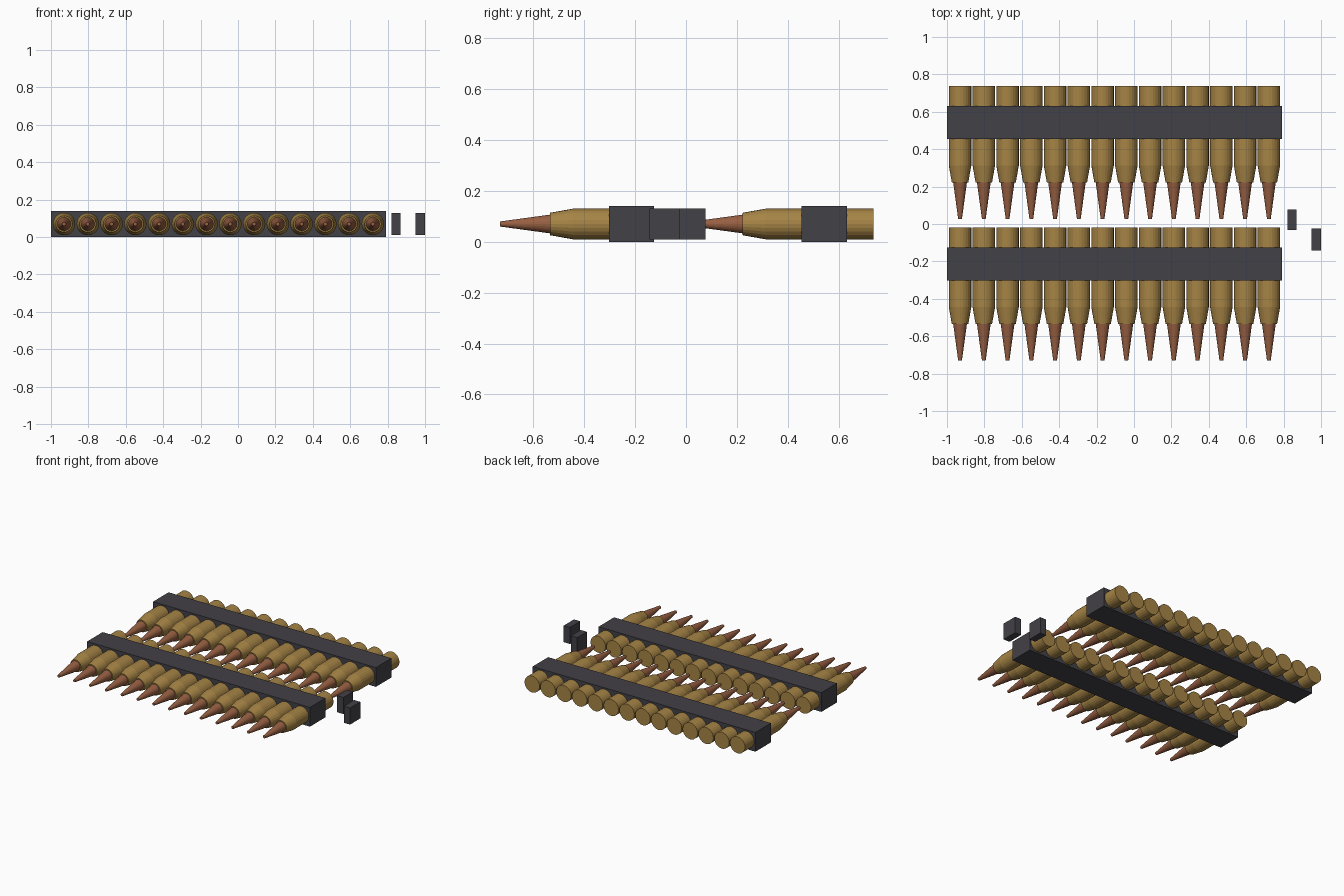
import bpy, bmesh
from math import cos, sin, pi

cube = bpy.data.objects.get("Cube")
if cube:
    bpy.data.objects.remove(cube, do_unlink=True)


def material(name, rgb):
    m = bpy.data.materials.new(name)
    m.use_nodes = True
    m.diffuse_color = (*rgb, 1)
    m.node_tree.nodes["Principled BSDF"].inputs["Base Color"].default_value = (*rgb, 1)
    return m


BRASS = material("brass", (0.38, 0.23, 0.06))
COPPER = material("copper", (0.31, 0.115, 0.055))
STEEL = material("dark steel", (0.055, 0.052, 0.063))
SIDES = 24
AXIS_Z = 0.07


def finish(bm, name, mat):
    bmesh.ops.recalc_face_normals(bm, faces=bm.faces)
    mesh = bpy.data.meshes.new(name)
    bm.to_mesh(mesh)
    bm.free()
    mesh.materials.append(mat)
    return mesh


def place(name, mesh, location=(0, 0, 0)):
    ob = bpy.data.objects.new(name, mesh)
    ob.location = location
    bpy.context.collection.objects.link(ob)
    return ob


def turned(name, profile, mat):
    """Closed solid turned around the y axis from (y, radius) pairs."""
    bm = bmesh.new()
    rings = [[bm.verts.new((r * cos(2 * pi * i / SIDES), y, r * sin(2 * pi * i / SIDES)))
              for i in range(SIDES)] for y, r in profile]
    for a, b in zip(rings, rings[1:]):
        for i in range(SIDES):
            j = (i + 1) % SIDES
            bm.faces.new((a[i], a[j], b[j], b[i]))
    bm.faces.new(rings[0])
    bm.faces.new(rings[-1])
    return finish(bm, name, mat)


def box(name, low, high, mat):
    bm = bmesh.new()
    bmesh.ops.create_cube(bm, size=1)
    for v in bm.verts:
        v.co = [lo + (c + 0.5) * (hi - lo) for c, lo, hi in zip(v.co, low, high)]
    return place(name, finish(bm, name, mat))


# Shared round: straight casing with tapered shoulder, and a pointed tip
casing = turned("casing", [(0, 0.06), (-0.425, 0.06), (-0.515, 0.044)], BRASS)
tip = turned("bullet_tip", [(-0.505, 0.038), (-0.71, 0.01)], COPPER)

# Two rows of rounds, each held by a bar
for row, back in (("front", -0.02), ("rear", 0.737)):
    for i in range(14):
        spot = (-0.93 + i * 0.127, back, AXIS_Z)
        place(f"{row}_casing_{i + 1}", casing, spot)
        place(f"{row}_bullet_tip_{i + 1}", tip, spot)
    box(f"{row}_bar", (-1, back - 0.283, 0), (0.79, back - 0.105, 0.14), STEEL)

# Loose link blocks beside the rows
box("inner_link_block", (0.82, -0.033, 0.01), (0.87, 0.077, 0.13), STEEL)
box("outer_link_block", (0.95, -0.143, 0.01), (1, -0.025, 0.13), STEEL)
